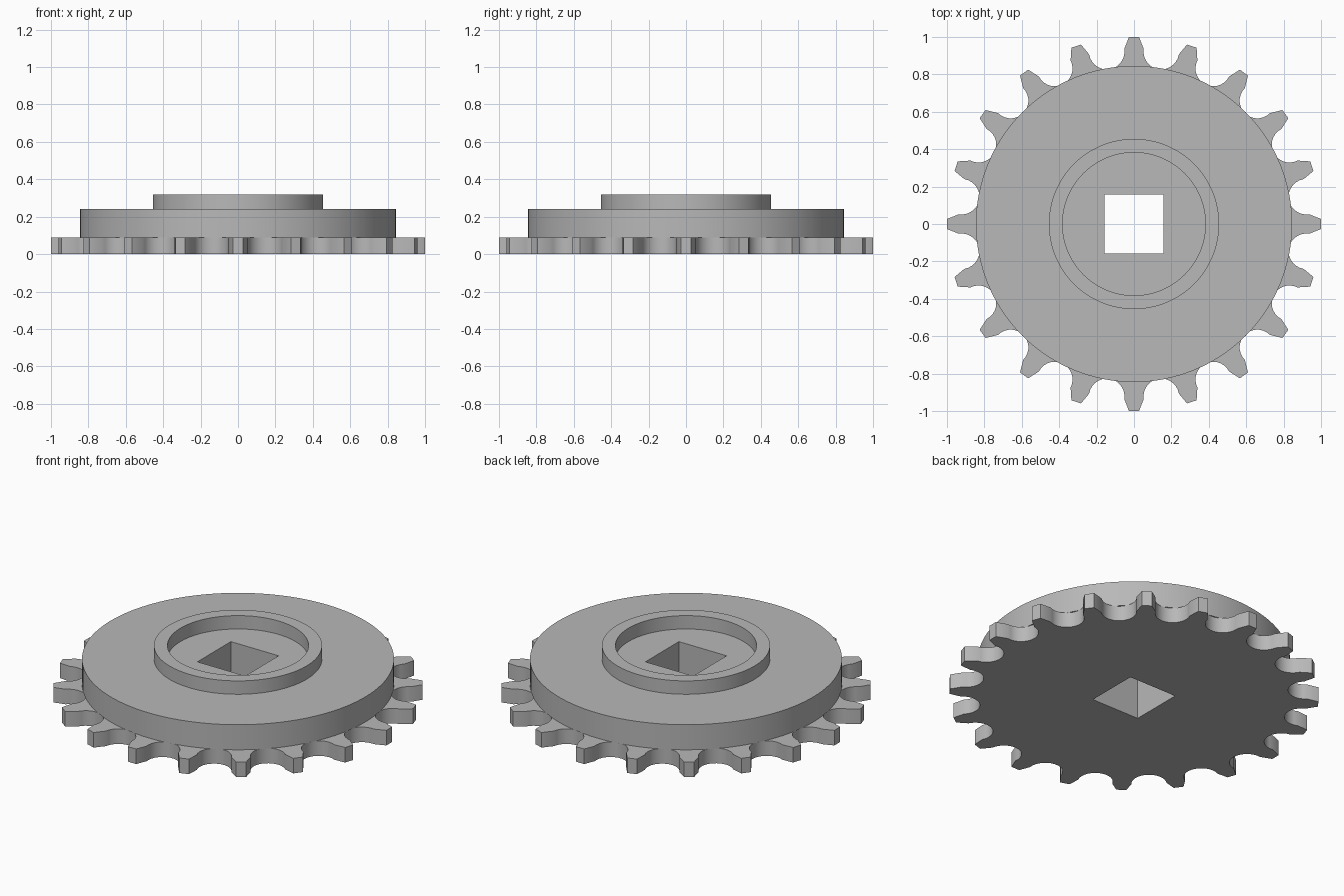
import bpy, bmesh
from math import sin, cos, pi, radians, atan2, sqrt

if "Cube" in bpy.data.objects:
    bpy.data.objects.remove(bpy.data.objects["Cube"])

steel = bpy.data.materials.new("grey steel")
steel.use_nodes = True
grey = (0.48, 0.48, 0.48, 1)
steel.diffuse_color = grey
steel.node_tree.nodes["Principled BSDF"].inputs["Base Color"].default_value = grey


def circle(radius, count=128):
    return [(radius * cos(2 * pi * i / count), radius * sin(2 * pi * i / count))
            for i in range(count)]


def sprocket_outline(teeth=20, tip=1.0, tip_half=0.027, seat=0.095, root=0.838):
    """Flat-tipped teeth separated by round roller seats."""
    points = []
    step = 2 * pi / teeth
    steps = 14
    for t in range(teeth):
        a = t * step
        local = [(tip, -tip_half), (tip, tip_half)]
        # roller seat, swept from this tooth to the next one
        mid = step / 2
        for i in range(steps + 1):
            s = radians(-90 + 180 * i / steps)
            r, w = root + seat - seat * cos(s), seat * sin(s)
            local.append((r * cos(mid) - w * sin(mid), r * sin(mid) + w * cos(mid)))
        points += [(x * cos(a) - y * sin(a), x * sin(a) + y * cos(a)) for x, y in local]
    return points


def plate(name, outer, inner, bottom, top):
    """Extrude the area between two closed outlines."""
    bm = bmesh.new()
    edges = []
    for loop in (outer, inner):
        verts = [bm.verts.new((x, y, bottom)) for x, y in loop]
        edges += [bm.edges.new((v, verts[i - 1])) for i, v in enumerate(verts)]
    bmesh.ops.triangle_fill(bm, edges=edges, use_beauty=True, use_dissolve=False,
                            normal=(0, 0, 1))
    ext = bmesh.ops.extrude_face_region(bm, geom=bm.faces[:])
    moved = [g for g in ext["geom"] if isinstance(g, bmesh.types.BMVert)]
    bmesh.ops.translate(bm, verts=moved, vec=(0, 0, top - bottom))
    bmesh.ops.recalc_face_normals(bm, faces=bm.faces[:])
    mesh = bpy.data.meshes.new(name)
    bm.to_mesh(mesh)
    bm.free()
    mesh.materials.append(steel)
    obj = bpy.data.objects.new(name, mesh)
    bpy.context.collection.objects.link(obj)
    bpy.ops.object.select_all(action="DESELECT")
    obj.select_set(True)
    bpy.context.view_layer.objects.active = obj
    bpy.ops.object.shade_smooth_by_angle(angle=radians(30))
    return obj


# square shaft hole shared by the lower two layers
h = 0.158
bore = [(h, h), (-h, h), (-h, -h), (h, -h)]

plate("toothed_ring", sprocket_outline(), bore, 0, 0.09)
plate("disc", circle(0.845), bore, 0.09, 0.24)
plate("hub_rim", circle(0.455), circle(0.382), 0.24, 0.32)
